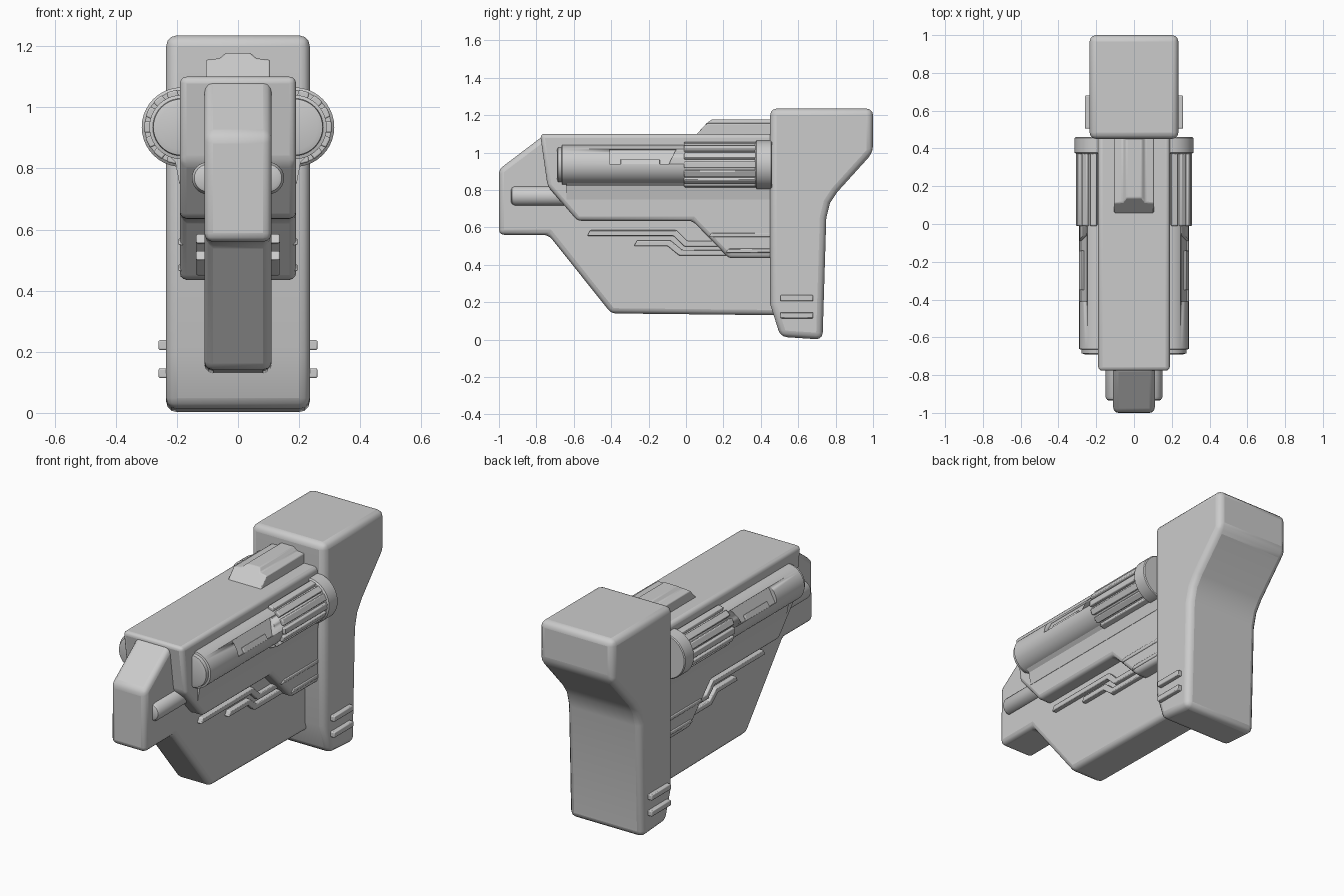
import bpy, bmesh
from math import sin, cos, pi, radians

if "Cube" in bpy.data.objects:
    bpy.data.objects.remove(bpy.data.objects["Cube"])


def loft(name, rings, bevel=0.0, segs=3, mirror=False, cutter=None):
    """Skin a list of equal-length rings, cap the ends, add modifiers."""
    bm = bmesh.new()
    vs = [[bm.verts.new(p) for p in r] for r in rings]
    n = len(rings[0])
    for a, b in zip(vs, vs[1:]):
        for i in range(n):
            j = (i + 1) % n
            bm.faces.new((a[i], a[j], b[j], b[i]))
    bm.faces.new(vs[0])
    bm.faces.new(vs[-1])
    bmesh.ops.recalc_face_normals(bm, faces=bm.faces)
    me = bpy.data.meshes.new(name)
    bm.to_mesh(me)
    bm.free()
    ob = bpy.data.objects.new(name, me)
    bpy.context.collection.objects.link(ob)
    if cutter:
        m = ob.modifiers.new("cut", 'BOOLEAN')
        m.operation, m.object, m.solver = 'DIFFERENCE', cutter, 'EXACT'
    if bevel:
        m = ob.modifiers.new("bevel", 'BEVEL')
        m.width, m.segments, m.limit_method = bevel, segs, 'ANGLE'
        m.angle_limit = radians(28)
    if mirror:
        ob.modifiers.new("mirror", 'MIRROR')
    bpy.ops.object.select_all(action='DESELECT')
    ob.select_set(True)
    bpy.context.view_layer.objects.active = ob
    bpy.ops.object.shade_smooth_by_angle(angle=radians(32))
    return ob


def prism(name, prof, x0, x1, **kw):
    """Side profile (y, z) extruded between two x positions."""
    return loft(name, [[(x, y, z) for y, z in prof] for x in (x0, x1)], **kw)


def tube(name, cx, cz, stations, n=40, **kw):
    """Round part along y from (y, radius) stations."""
    return loft(name, [[(cx + r * cos(2 * pi * i / n), y, cz + r * sin(2 * pi * i / n))
                        for i in range(n)] for y, r in stations], **kw)


def strip(name, path, x0, x1, h=0.015, s=0.008):
    """Flat raised trim following a (y, z) path, on both sides."""
    prof = [(y + s, z + h) for y, z in path] + [(y - s, z - h) for y, z in reversed(path)]
    return prism(name, prof, x0, x1, bevel=0.005, segs=2, mirror=True)


# Shoulder stock with angled heel
prism("stock", [(0.45, 1.235), (1.0, 1.235), (1.0, 1.0), (0.81, 0.79), (0.77, 0.73),
                (0.75, 0.65), (0.73, 0.0), (0.505, 0.015), (0.45, 0.19)],
      -0.235, 0.235, bevel=0.035)

# Narrow inner body with nose
prism("core_body", [(-1.0, 0.91), (-0.76, 1.092), (0.52, 1.092), (0.52, 0.13),
                    (-0.40, 0.14), (-0.735, 0.56), (-1.0, 0.56)],
      -0.11, 0.11, bevel=0.028)

# Wide upper shell with stepped lower edge
prism("upper_shell", [(-0.78, 1.10), (0.5, 1.10), (0.5, 0.435), (0.23, 0.435),
                      (0.035, 0.635), (-0.58, 0.635), (-0.74, 0.82)],
      -0.19, 0.19, bevel=0.022)

# Side tubes with a recessed window
CX, CZ, TILT = 0.185, 0.935, radians(28)


def radial(u, v, a=TILT):
    return CX + u * cos(a) - v * sin(a), CZ + u * sin(a) + v * cos(a)


def slab(name, yv, u0, u1, a=TILT, **kw):
    """Block on the tube: (y, tangent) outline between two radii."""
    rings = []
    for u in (u0, u1):
        ring = []
        for y, v in yv:
            x, z = radial(u, v, a)
            ring.append((x, y, z))
        rings.append(ring)
    return loft(name, rings, **kw)


window = slab("window_cutter", [(-0.41, 0.045), (-0.05, 0.045), (-0.09, -0.045), (-0.41, -0.045)],
              0.083, 0.2)
window.hide_render = True
window.hide_viewport = True
tube("side_tube", CX, CZ, [(-0.69, 0.075), (-0.685, 0.092), (-0.665, 0.094), (-0.662, 0.105),
                           (0.46, 0.105)], cutter=window, mirror=True)
slab("window_latch", [(-0.35, -0.015), (-0.14, -0.015), (-0.14, -0.05), (-0.35, -0.05)],
     0.07, 0.093, bevel=0.004, mirror=True)

# Ribbed grip and end collar of each tube
for i in range(7):
    slab("tube_rib", [(-0.01, -0.018), (0.38, -0.018), (0.38, 0.018), (-0.01, 0.018)],
         0.09, 0.122, a=radians(-75 + 25 * i), bevel=0.005, segs=2, mirror=True)
tube("tube_collar", CX, CZ, [(0.37, 0.12), (0.378, 0.13), (0.455, 0.13), (0.46, 0.125)], mirror=True)

# Fairing under each tube
loft("tube_fairing", [[(x, y, z) for x, z in ((0.15, 0.84), (0.235, 0.85), (0.205, 0.82),
                                              (0.192, 0.75), (0.15, 0.75))]
                      for y in (-0.64, 0.46)], mirror=True)

# Rounded rods beside the nose
tube("nose_rod", 0.098, 0.768, [(-0.935, 0.035), (-0.93, 0.045), (-0.915, 0.053), (-0.55, 0.053)],
     n=24, mirror=True)

# Top rail with sloped front
section = [(-0.105, 1.08, 0.04), (-0.105, 1.155, 0.11), (-0.06, 1.16, 0.115), (-0.04, 1.178, 0.14),
           (0.04, 1.178, 0.14), (0.06, 1.16, 0.115), (0.105, 1.155, 0.11), (0.105, 1.08, 0.04)]
loft("top_rail", [[(x, y, z) for x, z, y in section], [(x, 0.5, z) for x, z, y in section]],
     bevel=0.005, segs=2)

# Stepped trim lines on the body and shell
strip("upper_trim", [(-0.52, 0.57), (-0.06, 0.57), (0.0, 0.512), (0.2, 0.512)], 0.1, 0.137)
strip("lower_trim", [(-0.27, 0.515), (-0.09, 0.515), (-0.03, 0.465), (0.24, 0.465)], 0.1, 0.137)
strip("shell_trim_high", [(0.13, 0.56), (0.46, 0.56)], 0.17, 0.195, h=0.011)
strip("shell_trim_low", [(0.22, 0.475), (0.46, 0.475)], 0.17, 0.195, h=0.011)

# Grip bars near the stock toe
for z in (0.222, 0.13):
    strip("stock_bar", [(0.505, z), (0.68, z)], 0.21, 0.26, h=0.016, s=0.0)
